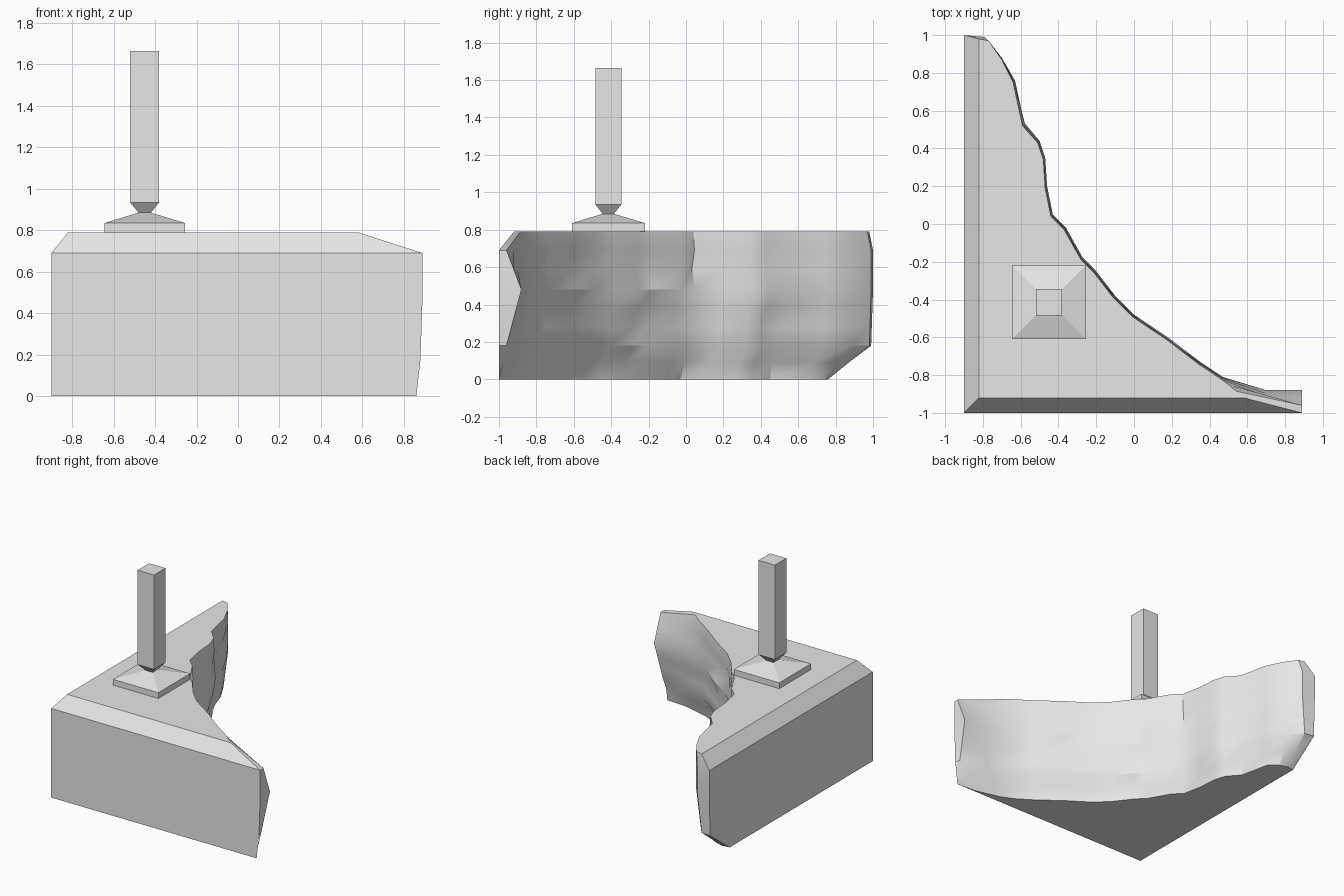
import bpy, bmesh, random

if "Cube" in bpy.data.objects:
    bpy.data.objects.remove(bpy.data.objects["Cube"])

random.seed(4)

stone = bpy.data.materials.new("pale grey stone")
stone.diffuse_color = (0.8, 0.8, 0.8, 1)
stone.use_nodes = True
stone.node_tree.nodes["Principled BSDF"].inputs["Base Color"].default_value = stone.diffuse_color


def make_object(name, bm):
    bmesh.ops.recalc_face_normals(bm, faces=bm.faces)
    mesh = bpy.data.meshes.new(name)
    bm.to_mesh(mesh)
    bm.free()
    mesh.materials.append(stone)
    obj = bpy.data.objects.new(name, mesh)
    bpy.context.collection.objects.link(obj)
    return obj


def loft(name, rings):
    """Skin closed rings of equal point count and cap both ends."""
    bm = bmesh.new()
    rows = [[bm.verts.new(p) for p in ring] for ring in rings]
    n = len(rows[0])
    for a, b in zip(rows, rows[1:]):
        for i in range(n):
            j = (i + 1) % n
            bm.faces.new((a[i], a[j], b[j], b[i]))
    caps = [bm.faces.new(rows[0][::-1]), bm.faces.new(rows[-1])]
    bmesh.ops.triangulate(bm, faces=caps)
    return make_object(name, bm)


# Broken edge of the slab, seen from above (shared by all heights)
edge = [(.47, -.81), (.35, -.73), (.18, -.60), (0, -.48), (-.10, -.38),
        (-.20, -.25), (-.27, -.18), (-.36, -.02), (-.43, .05), (-.46, .20),
        (-.47, .35), (-.50, .44), (-.58, .53), (-.63, .76)]

# Height, square corner, inward shift of the edge, front tip, back tip
keys = [
    (0.00, (-.90, -1.0), -.08, [(.86, -1), (.70, -.99), (.50, -.94)],
     [(-.78, .74), (-.84, .76), (-.90, .75)]),
    (0.18, (-.90, -1.0), -.03, [(.88, -1), (.87, -.96), (.64, -.91)],
     [(-.74, .88), (-.82, .98), (-.90, .99)]),
    (0.48, (-.90, -1.0), 0.0, [(.89, -1), (.89, -.88), (.70, -.88)],
     [(-.70, .88), (-.79, .99), (-.90, 1)]),
    (0.69, (-.90, -1.0), -.005, [(.89, -1), (.89, -.96), (.72, -.92)],
     [(-.70, .88), (-.79, .99), (-.90, 1)]),
    (0.79, (-.82, -.92), -.01, [(.58, -.92), (.54, -.885), (.50, -.85)],
     [(-.70, .87), (-.77, .97), (-.82, .98)]),
]


def key_ring(key):
    z, corner, shift, tip, tail = key
    middle = [(x + shift, y + shift) for x, y in edge]
    return [(x, y, z) for x, y in [corner] + tip + middle + tail]


# Add rough in-between levels
rings = []
steps = (2, 3, 2, 1)
key_rings = [key_ring(k) for k in keys]
for a, b, count in zip(key_rings, key_rings[1:], steps):
    for s in range(count):
        t = s / count
        ring = []
        for i, (p, q) in enumerate(zip(a, b)):
            v = [p[k] + (q[k] - p[k]) * t for k in range(3)]
            if s and 4 <= i < len(a) - 3:
                d = random.uniform(-.025, .005)
                v[0] += d
                v[1] += d
            ring.append(v)
        rings.append(ring)
rings.append(key_rings[-1])
slab = loft("broken_corner_slab", rings)

# Square base plate, pinched neck and upright post
cx, cy = -.45, -.415
profile = [(.195, .785), (.195, .835), (.03, .885), (.07, .935), (.07, 1.665)]
post = loft("post_on_base", [
    [(cx + sx * h, cy + sy * h, z)
     for sx, sy in ((-1, -1), (1, -1), (1, 1), (-1, 1))]
    for h, z in profile])

# Soften only the rough broken face
bpy.ops.object.select_all(action='DESELECT')
slab.select_set(True)
bpy.context.view_layer.objects.active = slab
bpy.ops.object.shade_smooth_by_angle(angle=0.52)
